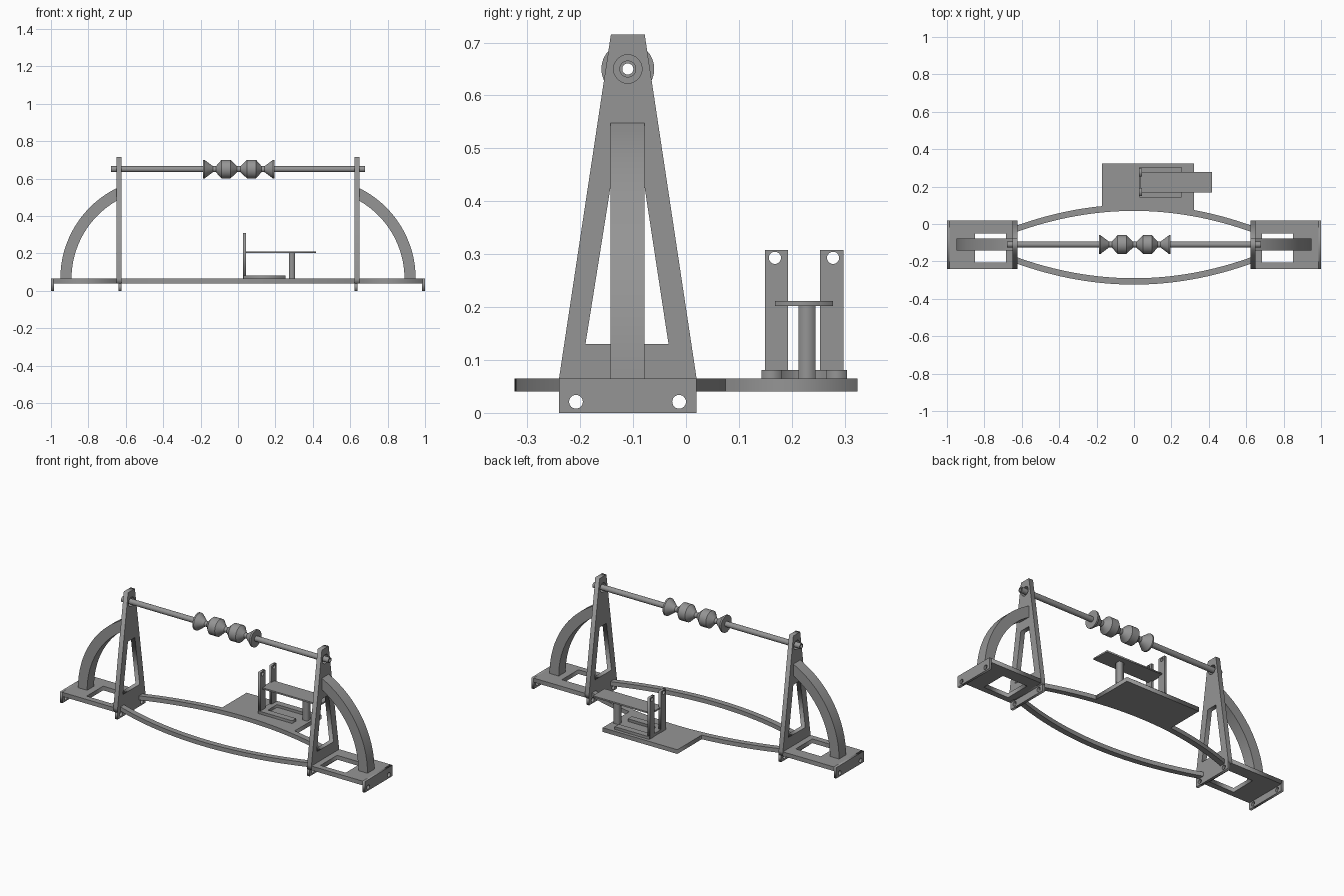
import bpy, bmesh, math

if "Cube" in bpy.data.objects:
    bpy.data.objects.remove(bpy.data.objects["Cube"])

grey = bpy.data.materials.new("mid_grey")
grey.diffuse_color = (0.3, 0.3, 0.3, 1)
grey.use_nodes = True
grey.node_tree.nodes["Principled BSDF"].inputs["Base Color"].default_value = grey.diffuse_color
CY = -0.11            # centre line of the stand in y
Z0, Z1 = 0.04, 0.065  # deck thickness


def finish(name, bm, smooth=False):
    bmesh.ops.remove_doubles(bm, verts=bm.verts, dist=1e-5)
    bmesh.ops.recalc_face_normals(bm, faces=bm.faces)
    me = bpy.data.meshes.new(name)
    bm.to_mesh(me)
    bm.free()
    me.materials.append(grey)
    ob = bpy.data.objects.new(name, me)
    bpy.context.collection.objects.link(ob)
    if smooth:
        bpy.ops.object.select_all(action='DESELECT')
        ob.select_set(True)
        bpy.context.view_layer.objects.active = ob
        bpy.ops.object.shade_smooth_by_angle(angle=math.radians(25))
    return ob


def plate(name, loops, axis, lo, hi, smooth=False):
    """Outline with holes, extruded along an axis from lo to hi."""
    cu = bpy.data.curves.new(name, 'CURVE')
    cu.dimensions = '2D'
    cu.fill_mode = 'BOTH'
    cu.extrude = abs(hi - lo) / 2
    for loop in loops:
        sp = cu.splines.new('POLY')
        sp.points.add(len(loop) - 1)
        for p, (u, v) in zip(sp.points, loop):
            p.co = (u, v, 0, 1)
        sp.use_cyclic_u = True
    tmp = bpy.data.objects.new(name + "_outline", cu)
    bpy.context.collection.objects.link(tmp)
    bpy.context.view_layer.update()
    me = bpy.data.meshes.new_from_object(
        tmp.evaluated_get(bpy.context.evaluated_depsgraph_get()))
    bpy.data.objects.remove(tmp)
    bm = bmesh.new()
    bm.from_mesh(me)
    bpy.data.meshes.remove(me)
    mid = (lo + hi) / 2
    for vert in bm.verts:
        u, v, w = vert.co
        w += mid
        vert.co = {'X': (w, u, v), 'Y': (u, w, v), 'Z': (u, v, w)}[axis]
    return finish(name, bm, smooth)


def rect(u0, u1, v0, v1):
    return [(u0, v0), (u1, v0), (u1, v1), (u0, v1)]


def circle(u, v, r, n=24):
    return [(u + r * math.cos(2 * math.pi * i / n),
             v + r * math.sin(2 * math.pi * i / n)) for i in range(n)]


def box(name, x0, x1, y0, y1, z0, z1):
    return plate(name, [rect(x0, x1, y0, y1)], 'Z', z0, z1)


def lathe(name, profile, y, z, n=32):
    """Closed (x, radius) profile turned about an x-parallel axis."""
    bm = bmesh.new()
    rings = [[bm.verts.new((x, y + r * math.cos(2 * math.pi * i / n),
                            z + r * math.sin(2 * math.pi * i / n)))
              for i in range(n)] for x, r in profile]
    for a, b in zip(rings, rings[1:] + rings[:1]):
        for i in range(n):
            j = (i + 1) % n
            bm.faces.new((a[i], a[j], b[j], b[i]))
    return finish(name, bm, True)


# End stands, one on each side
for s, side in ((-1, "left"), (1, "right")):
    # Tapered upright with window and shaft hole
    plate(side + "_upright", [
        [(-0.24, Z0), (0.02, Z0), (0.02, Z1), (-0.078, 0.715),
         (-0.142, 0.715), (-0.24, Z1)],
        [(-0.19, 0.13), (-0.033, 0.13), (-0.078, 0.425), (-0.143, 0.425)],
        circle(CY, 0.65, 0.027)], 'X', s * 0.622, s * 0.65)
    # Deck with rectangular opening
    plate(side + "_deck", [rect(s * 0.648, s * 0.987, -0.24, 0.02),
                           rect(s * 0.685, s * 0.85, -0.205, -0.05)],
          'Z', Z0, Z1)
    # Drilled feet
    for foot, x0, x1, top in (("inner", 0.622, 0.638, Z0),
                              ("outer", 0.985, 1.0, Z1)):
        plate(f"{side}_{foot}_foot", [
            rect(-0.24, 0.02, 0, top),
            circle(-0.208, 0.021, 0.013), circle(-0.013, 0.021, 0.013)],
            'X', s * x0, s * x1)
    # Curved brace: two concentric arcs ending at the upright
    cx, arcs = 0.411, []
    for r in (0.539, 0.479):
        end = math.acos((0.648 - cx) / r)
        arcs.append([(s * (cx + r * math.cos(end * i / 16)),
                      Z1 + r * math.sin(end * i / 16)) for i in range(17)])
    plate(side + "_brace", [arcs[0] + arcs[1][::-1]], 'Y', -0.143, -0.078, True)

# Bowed rails joining the stands
xs = [0.63 * (i / 16 - 1) for i in range(33)]
for s, name in ((-1, "front_rail"), (1, "back_rail")):
    outer = [(x, CY + s * (0.214 - 0.11 * (x / 0.62) ** 2)) for x in xs]
    inner = [(x, CY + s * (0.180 - 0.11 * (x / 0.62) ** 2)) for x in xs]
    plate(name, [outer + inner[::-1]], 'Z', Z0, Z1, True)

# Hollow shaft and turned beads
lathe("shaft", [(-0.68, 0.016), (0.68, 0.016), (0.68, 0.0105),
                (-0.68, 0.0105)], CY, 0.65)
half = [(0.008, 0.015), (0.045, 0.05), (0.092, 0.05), (0.122, 0.016),
        (0.138, 0.016), (0.183, 0.05), (0.192, 0.05)]
beads = [(-x, r) for x, r in reversed(half)] + half
beads = [(x + 0.004, r) for x, r in beads]
lathe("beads", beads + [(0.196, 0.0125), (-0.188, 0.0125)], CY, 0.65)

# Side platform
box("platform", -0.17, 0.32, 0.075, 0.324, Z0, Z1)

# Small bracket on the platform: open base, two drilled posts, shelf, leg
plate("bracket_base", [[(0.03, 0.143), (0.255, 0.143), (0.255, 0.181),
                        (0.07, 0.181), (0.07, 0.266), (0.255, 0.266),
                        (0.255, 0.304), (0.03, 0.304)]], 'Z', Z1, 0.081)
for name, y0, y1, hy in (("front_post", 0.149, 0.193, 0.168),
                         ("back_post", 0.253, 0.298, 0.278)):
    plate(name, [rect(y0, y1, Z1, 0.308), circle(hy, 0.293, 0.0115)],
          'X', 0.028, 0.044)
box("shelf", 0.035, 0.417, 0.168, 0.278, 0.202, 0.211)
box("shelf_leg", 0.273, 0.305, 0.213, 0.245, Z1, 0.203)
